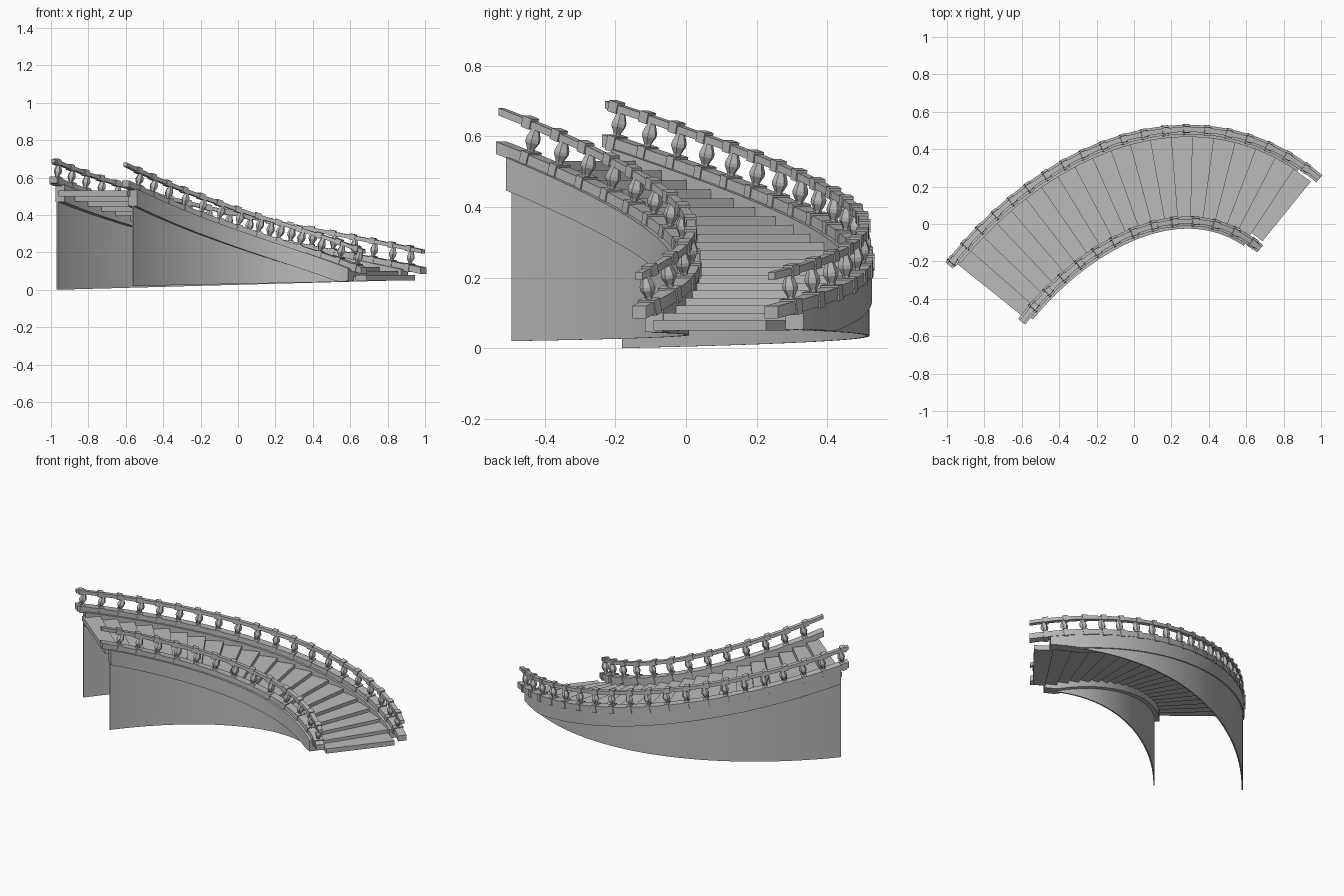
import bpy, bmesh, math
from mathutils import Vector, Matrix

if "Cube" in bpy.data.objects:
    bpy.data.objects.remove(bpy.data.objects["Cube"], do_unlink=True)

stone = bpy.data.materials.new("grey stone")
stone.use_nodes = True
GREY = (0.50, 0.50, 0.50, 1)
stone.diffuse_color = GREY
stone.node_tree.nodes["Principled BSDF"].inputs["Base Color"].default_value = GREY

# Plan of the stair centreline, from the upper end to the foot
HALF = 0.245
START, END = Vector((-0.785, -0.36)), Vector((0.82, 0.065))
CTRL = [START, START + 0.65 * Vector((0.62, 0.785)),
        END - 0.68 * Vector((0.774, -0.633)), END]
OVERRUN = 0.008


def plan(t, offset):
    a, b, c, d = CTRL
    s = 1 - t
    pos = s**3 * a + 3 * s * s * t * b + 3 * s * t * t * c + t**3 * d
    tan = (s * s * (b - a) + 2 * s * t * (c - b) + t * t * (d - c)).normalized()
    side = Vector((-tan.y, tan.x))
    return pos + side * offset, tan, side


def even_steps(offset, count, lo=0.0, hi=1.0):
    """Evenly spaced (fraction, point, tangent, side) along an offset of the centreline."""
    fine = [plan(-OVERRUN + (1 + 2 * OVERRUN) * i / 1000, offset) for i in range(1001)]
    run = [0.0]
    for p, q in zip(fine, fine[1:]):
        run.append(run[-1] + (q[0] - p[0]).length)
    out, k = [], 0
    for i in range(count):
        u = lo + (hi - lo) * i / (count - 1)
        while k < 1000 and run[k] < u * run[-1] - 1e-6:
            k += 1
        out.append((u, *fine[k]))
    return out


def finish(name, bm, smooth=False):
    bmesh.ops.recalc_face_normals(bm, faces=bm.faces)
    mesh = bpy.data.meshes.new(name)
    bm.to_mesh(mesh)
    bm.free()
    mesh.materials.append(stone)
    ob = bpy.data.objects.new(name, mesh)
    bpy.context.collection.objects.link(ob)
    if smooth:
        bpy.ops.object.select_all(action='DESELECT')
        ob.select_set(True)
        bpy.context.view_layer.objects.active = ob
        bpy.ops.object.shade_smooth_by_angle(angle=math.radians(40))


def sweep(name, steps, section):
    """section(step) gives (side, z) corners, joined from step to step."""
    bm = bmesh.new()
    rings = []
    for st in steps:
        rings.append([bm.verts.new((*(st[1] + st[3] * w), z)) for w, z in section(st)])
    n = len(rings[0])
    for r, q in zip(rings, rings[1:]):
        for i in range(n):
            j = (i + 1) % n
            bm.faces.new((r[i], r[j], q[j], q[i]))
    bm.faces.new(rings[0])
    bm.faces.new(rings[-1])
    finish(name, bm, True)


def rect(near, far, low, high):
    return [(near, low), (far, low), (far, high), (near, high)]


def add_box(bm, frame, size):
    bmesh.ops.create_cube(bm, size=1, matrix=frame @ Matrix.Diagonal((*size, 1)))


# Faceted baluster: ring heights and radii from foot to head
BALUSTER = [(0, 0.011), (0.012, 0.011), (0.034, 0.022), (0.044, 0.022), (0.078, 0.01)]


def add_baluster(bm, frame):
    rings = []
    for z, r in BALUSTER:
        rings.append([bm.verts.new(frame @ Vector((r * math.cos(k * math.pi / 3),
                                                   r * math.sin(k * math.pi / 3), z)))
                      for k in range(6)])
    for a, b in zip(rings, rings[1:]):
        for k in range(6):
            j = (k + 1) % 6
            bm.faces.new((a[k], a[j], b[j], b[k]))


def build_side(label, offset, high, bend, posts, post_span, wall_span, ground):
    def top(u):
        return high - (high - 0.215) * ((1 + bend) * u - bend * u * u)

    def floor(p):
        return ground[0] + ground[1] * p.x

    steps = even_steps(offset, 65)
    sweep(label + "_handrail", steps,
          lambda s: rect(-0.013, 0.013, top(s[0]) - 0.021, top(s[0])))
    sweep(label + "_base_rail", steps,
          lambda s: rect(-0.025, 0.025, top(s[0]) - 0.13, top(s[0]) - 0.095))

    # Stringer under the base rail, with the thin wall below it
    def stringer(s):
        high_z = top(s[0]) - 0.125
        low = max(high_z - 0.093, floor(s[1]) + 0.002)
        return rect(-0.04, 0.022, low, high_z)

    def wall(s):
        f = floor(s[1])
        mid = math.copysign(0.01, offset)
        return rect(mid - 0.004, mid + 0.004, f, max(top(s[0]) - 0.2, f + 0.006))

    lower = even_steps(offset, 65, *wall_span)
    sweep(label + "_stringer", lower, stringer)
    sweep(label + "_wall", lower, wall)

    # Post blocks, balusters and caps
    blocks, turned = bmesh.new(), bmesh.new()
    length = sum((b[1] - a[1]).length for a, b in zip(steps, steps[1:]))
    for u, p, tan, side in even_steps(offset, posts, *post_span):
        slope = (top(u + 0.01) - top(u - 0.01)) / (0.02 * length)
        along = Vector((*tan, slope)).normalized()
        across = Vector((*side, 0))
        rot = Matrix((along, across, along.cross(across))).transposed().to_4x4()

        def at(drop):
            return Matrix.Translation((*p, top(u) - drop))

        add_box(blocks, at(0.009) @ rot, (0.032, 0.034, 0.032))
        add_box(blocks, at(0.112) @ rot, (0.028, 0.058, 0.044))
        add_baluster(turned, at(0.096) @ rot)
    finish(label + "_post_blocks", blocks)
    finish(label + "_balusters", turned)


build_side("outer", HALF, 0.70, 0.22, 20, (0.013, 0.959), (0.02, 0.947), (0.027, 0.0275))
build_side("inner", -HALF, 0.68, 0.0, 13, (0.069, 0.967), (0.032, 0.945), (0.032, 0.02))

# Treads: overlapping wedge slabs stepping down to the foot
TREADS = 20
edges = even_steps(0, TREADS + 1, 0.015, 0.988)
bm = bmesh.new()
for i, (a, b) in enumerate(zip(edges, edges[1:])):
    u = i / (TREADS - 1)
    z = 0.53 - 0.45 * (1.15 * u - 0.15 * u * u)
    wide = 0.235 if i < TREADS - 1 else 0.205
    corners = [a[1] + a[3] * wide, b[1] + b[3] * wide,
               b[1] - b[3] * wide, a[1] - a[3] * wide]
    upper = [bm.verts.new((*c, z)) for c in corners]
    under = [bm.verts.new((*c, z - 0.03)) for c in corners]
    bm.faces.new(upper)
    bm.faces.new(under[::-1])
    for k in range(4):
        j = (k + 1) % 4
        bm.faces.new((upper[k], under[k], under[j], upper[j]))
finish("treads", bm)
